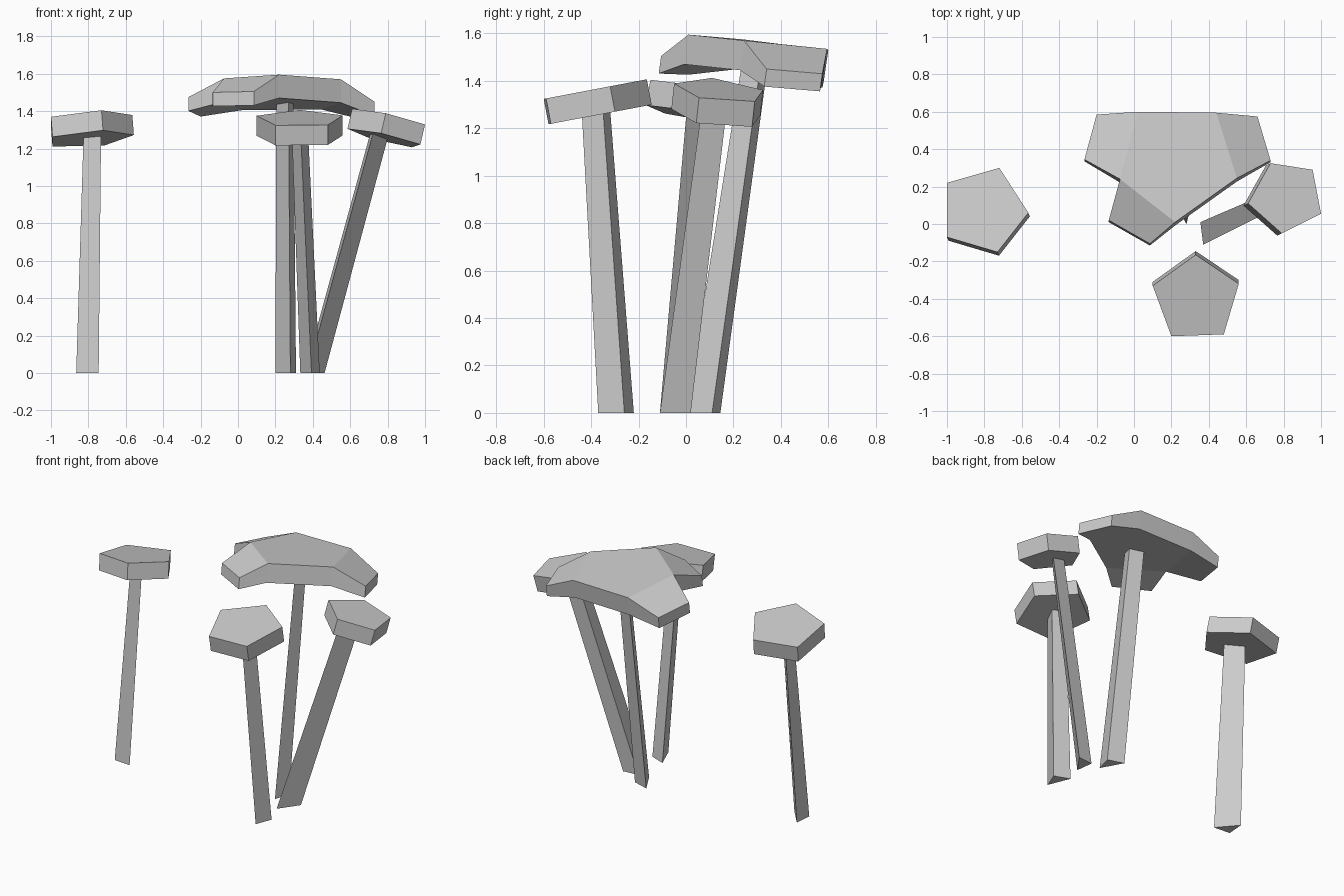
import bpy
import bmesh
from mathutils import Vector

cube = bpy.data.objects.get("Cube")
if cube:
    bpy.data.objects.remove(cube, do_unlink=True)

# Single flat colour
grey = bpy.data.materials.new("plain grey")
grey.use_nodes = True
colour = (0.6, 0.6, 0.6, 1)
grey.diffuse_color = colour
grey.node_tree.nodes["Principled BSDF"].inputs["Base Color"].default_value = colour


def solid(name, tops, bottoms, faces):
    """Close a top sheet and a matching bottom sheet with walls along the rim."""
    bm = bmesh.new()
    upper = [bm.verts.new(p) for p in tops]
    lower = [bm.verts.new(p) for p in bottoms]
    partner = dict(zip(upper, lower))
    sheet = [bm.faces.new([upper[i] for i in face]) for face in faces]
    rim = [edge for edge in bm.edges if edge.is_boundary]
    for face in sheet:
        bm.faces.new([partner[v] for v in reversed(face.verts)])
    for edge in rim:
        a, b = edge.verts
        bm.faces.new((a, b, partner[b], partner[a]))
    bmesh.ops.recalc_face_normals(bm, faces=bm.faces)
    mesh = bpy.data.meshes.new(name)
    bm.to_mesh(mesh)
    bm.free()
    mesh.materials.append(grey)
    obj = bpy.data.objects.new(name, mesh)
    bpy.context.collection.objects.link(obj)
    return obj


def tilted_cap(name, outline, height, slope_x, slope_y, thickness=0.107):
    """Pentagonal slab whose top lies on a sloping plane."""
    tops = [Vector((x, y, height + slope_x * x + slope_y * y)) for x, y in outline]
    drop = Vector((slope_x, slope_y, -1)) * thickness
    solid(name, tops, [p + drop for p in tops], [range(len(tops))])


def stem(name, base, top, height):
    """Tapered, leaning three-sided post."""
    solid(name, [(x, y, height) for x, y in top],
          [(x, y, 0) for x, y in base], [range(len(base))])


# Small mushroom caps
tilted_cap("right_cap", [(-1, 0.22), (-0.72, 0.3), (-0.565, 0.06),
                         (-0.73, -0.15), (-1, -0.07)], 1.433, 0.076, -0.18)
tilted_cap("front_cap", [(0.1, -0.33), (0.33, -0.165), (0.56, -0.32),
                         (0.48, -0.59), (0.2, -0.6)], 1.438, 0, 0.19)
tilted_cap("left_cap", [(0.61, 0.11), (0.73, 0.325), (0.955, 0.29),
                        (1, 0.055), (0.79, -0.05)], 1.565, -0.23, -0.11)

# Large folded cap: a raised middle with three drooping flaps
middle = [(-0.075, 0.24, 1.575), (0.02, 0.6, 1.53), (0.44, 0.595, 1.535),
          (0.55, 0.245, 1.57), (0.22, 0.01, 1.595)]
flaps = [(-0.265, 0.345, 1.475), (-0.2, 0.585, 1.445),
         (0.66, 0.575, 1.43), (0.73, 0.34, 1.45),
         (0.085, -0.105, 1.505), (-0.135, 0.02, 1.5)]
under = [Vector(p) + Vector((0, -0.018, -0.125)) for p in middle]
under += [Vector(p) + Vector((0, -0.01, -0.074)) for p in flaps]
solid("large_cap", middle + flaps, under,
      [range(5), (1, 0, 5, 6), (3, 2, 7, 8), (0, 4, 9, 10)])

# Three-sided stems
stem("right_stem", [(-0.865, -0.1), (-0.745, -0.11), (-0.855, 0.02)],
     [(-0.825, 0.015), (-0.732, 0.005), (-0.82, 0.105)], 1.3)
stem("front_stem", [(0.393, -0.37), (0.437, -0.26), (0.333, -0.22)],
     [(0.335, -0.44), (0.375, -0.35), (0.288, -0.32)], 1.28)
stem("left_stem", [(0.37, -0.11), (0.463, 0.02), (0.355, 0.01)],
     [(0.73, 0.07), (0.815, 0.175), (0.715, 0.165)], 1.31)
stem("large_stem", [(0.28, 0), (0.31, 0.11), (0.2, 0.145)],
     [(0.27, 0.235), (0.297, 0.315), (0.205, 0.345)], 1.47)
